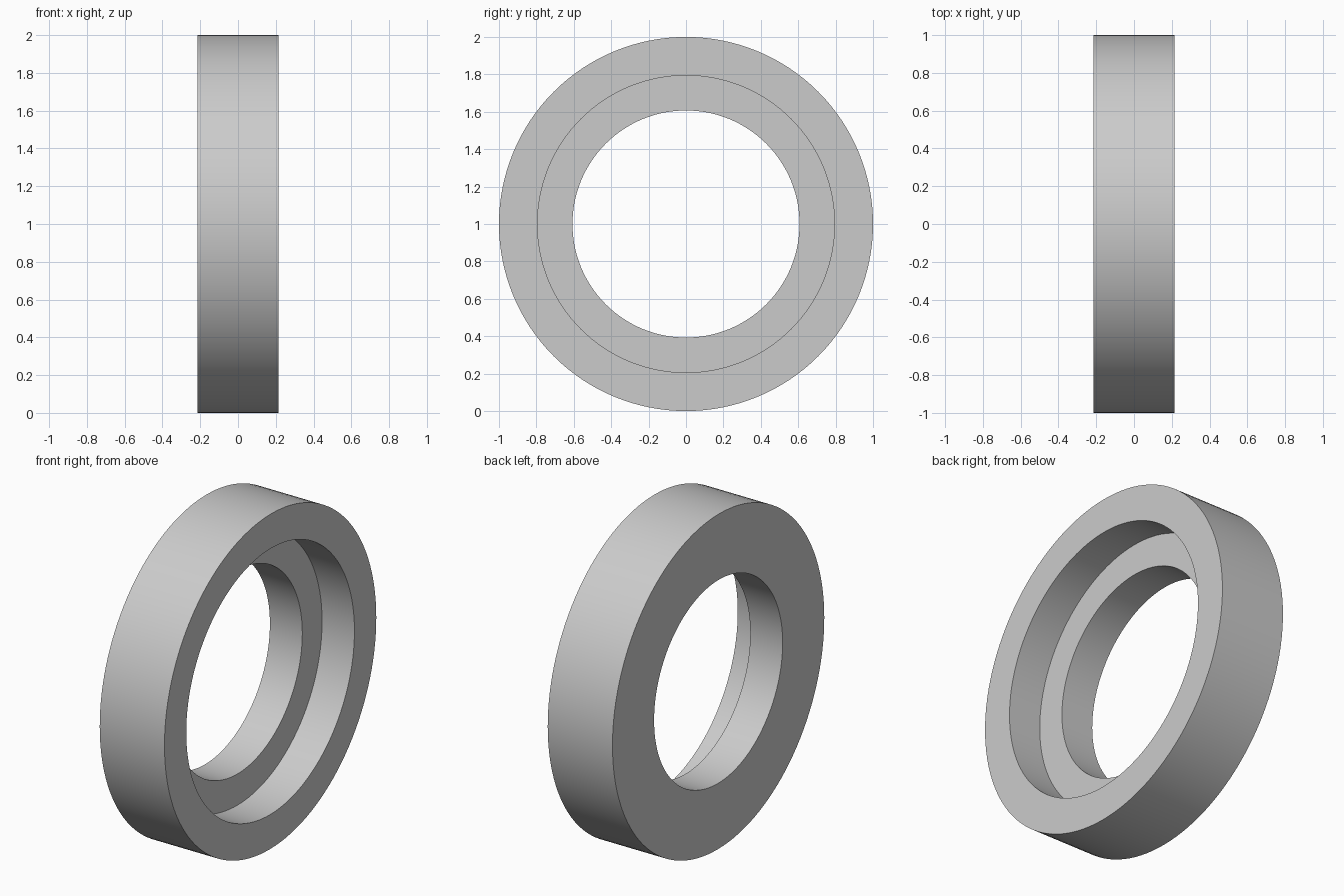
import bpy
import bmesh
import math
from mathutils import Matrix, Vector

cube = bpy.data.objects.get("Cube")
if cube:
    bpy.data.objects.remove(cube, do_unlink=True)

HALF_WIDTH = 0.214
OUTER, COUNTERBORE, BORE = 1.0, 0.794, 0.607
SEGMENTS = 128

# Plain grey material
grey = bpy.data.materials.new("light_grey")
grey.use_nodes = True
colour = (0.6, 0.6, 0.6, 1)
grey.diffuse_color = colour
grey.node_tree.nodes["Principled BSDF"].inputs["Base Color"].default_value = colour

# Stepped ring cross-section: (x, radius), recess opens toward +x
profile = [
    (-HALF_WIDTH, BORE),
    (-HALF_WIDTH, OUTER),
    (HALF_WIDTH, OUTER),
    (HALF_WIDTH, COUNTERBORE),
    (0, COUNTERBORE),
    (0, BORE),
]

# Revolve the cross-section around the x axis
bm = bmesh.new()
rings = []
for i in range(SEGMENTS):
    turn = Matrix.Rotation(math.tau * i / SEGMENTS, 3, "X")
    rings.append([bm.verts.new(turn @ Vector((x, 0, r))) for x, r in profile])
for i, ring in enumerate(rings):
    following = rings[(i + 1) % SEGMENTS]
    for j in range(len(profile)):
        k = (j + 1) % len(profile)
        bm.faces.new((ring[j], ring[k], following[k], following[j]))
bmesh.ops.recalc_face_normals(bm, faces=bm.faces)
bmesh.ops.translate(bm, verts=bm.verts, vec=(0, 0, OUTER))

mesh = bpy.data.meshes.new("stepped_ring")
bm.to_mesh(mesh)
bm.free()
mesh.materials.append(grey)
ring_object = bpy.data.objects.new("stepped_ring", mesh)
bpy.context.collection.objects.link(ring_object)

# Smooth round walls, crisp rims
bpy.ops.object.select_all(action="DESELECT")
ring_object.select_set(True)
bpy.context.view_layer.objects.active = ring_object
bpy.ops.object.shade_smooth_by_angle(angle=math.radians(30))
